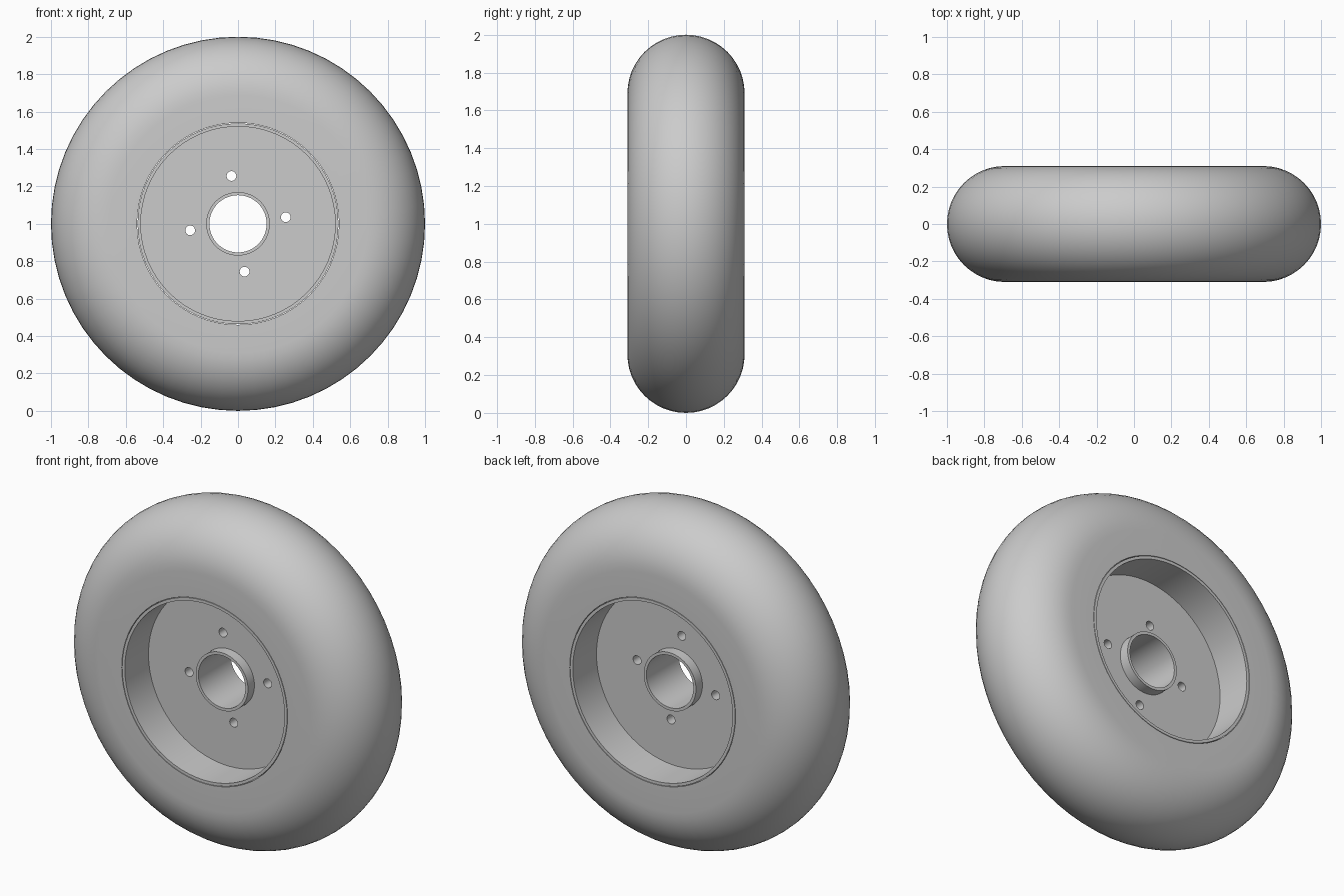
import bpy, bmesh
from math import sin, cos, pi, radians

cube = bpy.data.objects.get("Cube")
if cube:
    bpy.data.objects.remove(cube, do_unlink=True)

SEGMENTS = 64
HALF_WIDTH = 0.31
CENTRE = (0, 0, 1)

grey = bpy.data.materials.new("plain_grey")
grey.use_nodes = True
grey.diffuse_color = (0.6, 0.6, 0.6, 1)
grey.node_tree.nodes["Principled BSDF"].inputs["Base Color"].default_value = grey.diffuse_color


def finish(obj):
    """Weld, orient, colour and shade a part."""
    bm = bmesh.new()
    bm.from_mesh(obj.data)
    bmesh.ops.remove_doubles(bm, verts=bm.verts, dist=0.0001)
    bmesh.ops.recalc_face_normals(bm, faces=bm.faces)
    bm.to_mesh(obj.data)
    bm.free()
    obj.data.materials.clear()
    obj.data.materials.append(grey)
    bpy.ops.object.select_all(action='DESELECT')
    obj.select_set(True)
    bpy.context.view_layer.objects.active = obj
    bpy.ops.object.shade_smooth_by_angle(angle=radians(30))


def lathe(name, profile):
    """Turn a closed (radius, y) profile around the axle."""
    bm = bmesh.new()
    rings = []
    for i in range(SEGMENTS):
        a = 2 * pi * i / SEGMENTS
        rings.append([bm.verts.new((r * cos(a), y, r * sin(a))) for r, y in profile])
    n = len(profile)
    for i, ring in enumerate(rings):
        following = rings[(i + 1) % SEGMENTS]
        for j in range(n):
            k = (j + 1) % n
            bm.faces.new((ring[j], ring[k], following[k], following[j]))
    mesh = bpy.data.meshes.new(name)
    bm.to_mesh(mesh)
    bm.free()
    obj = bpy.data.objects.new(name, mesh)
    obj.location = CENTRE
    bpy.context.collection.objects.link(obj)
    finish(obj)


def tube(name, inner, outer, half):
    lathe(name, [(inner, -half), (outer, -half), (outer, half), (inner, half)])


def add_circle(curve, x, y, radius, count):
    spline = curve.splines.new('POLY')
    spline.points.add(count - 1)
    for i, p in enumerate(spline.points):
        a = 2 * pi * i / count
        p.co = (x + radius * cos(a), y + radius * sin(a), 0, 1)
    spline.use_cyclic_u = True


# Tire: flat sidewalls and a rounded tread
steps = 24
tread = [(1 - HALF_WIDTH + HALF_WIDTH * sin(pi * i / steps),
          -HALF_WIDTH * cos(pi * i / steps)) for i in range(steps + 1)]
lathe("tire", [(0.54, -HALF_WIDTH)] + tread + [(0.54, HALF_WIDTH)])

# Rim barrel and hub sleeve
tube("rim", 0.52, 0.537, HALF_WIDTH)
tube("hub", 0.153, 0.17, 0.15)

# Wheel disc with a bore and four bolt holes
curve = bpy.data.curves.new("wheel_disc", 'CURVE')
curve.dimensions = '2D'
curve.fill_mode = 'BOTH'
curve.extrude = 0.09
add_circle(curve, 0, 0, 0.528, SEGMENTS)
add_circle(curve, 0, 0, 0.162, SEGMENTS)
for i in range(4):
    a = radians(7.8) + i * pi / 2
    add_circle(curve, 0.258 * cos(a), 0.258 * sin(a), 0.026, 24)
disc = bpy.data.objects.new("wheel_disc", curve)
disc.location = CENTRE
disc.rotation_euler.x = pi / 2
bpy.context.collection.objects.link(disc)
bpy.ops.object.select_all(action='DESELECT')
disc.select_set(True)
bpy.context.view_layer.objects.active = disc
bpy.ops.object.convert(target='MESH')
finish(bpy.context.view_layer.objects.active)
